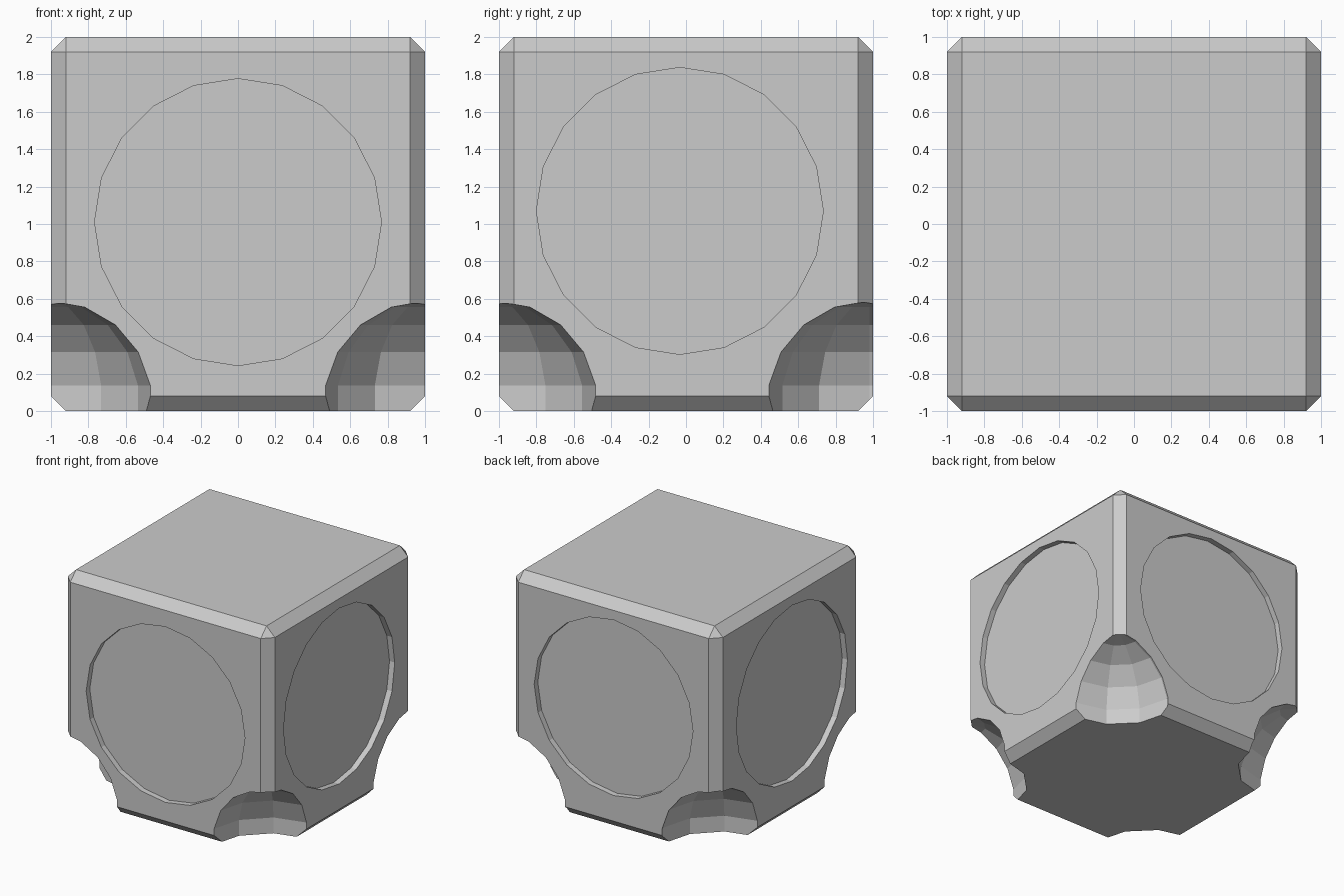
import bpy, bmesh, math
from mathutils import Matrix, Vector

if "Cube" in bpy.data.objects:
    bpy.data.objects.remove(bpy.data.objects["Cube"])

BEVEL, DEPTH, DISC_R = 0.08, 0.05, 0.767
BALL_R, SHIFT_Y = 0.545, -0.02


def make_object(name, bm):
    bmesh.ops.recalc_face_normals(bm, faces=bm.faces)
    mesh = bpy.data.meshes.new(name)
    bm.to_mesh(mesh)
    bm.free()
    obj = bpy.data.objects.new(name, mesh)
    bpy.context.collection.objects.link(obj)
    return obj


def add_disc(bm, center, axis):
    # Shallow cylinder straddling a side face
    rot = Matrix.Rotation(math.pi / 2, 4, 'Y' if axis == 'X' else 'X')
    bmesh.ops.create_cone(bm, cap_ends=True, segments=20, radius1=DISC_R,
                          radius2=DISC_R, depth=2 * DEPTH,
                          matrix=Matrix.Translation(Vector(center)) @ rot)


# Chamfered cube body
bm = bmesh.new()
bmesh.ops.create_cube(bm, size=2, matrix=Matrix.Translation((0, 0, 1)))
bmesh.ops.bevel(bm, geom=bm.edges[:], offset=BEVEL, segments=1,
                affect='EDGES', profile=0.5)
body = make_object("chamfered_block", bm)

# Cutter: round recesses in the four sides, ball scoops at the bottom corners
bm = bmesh.new()
add_disc(bm, (0, -1, 1.01), 'Y')
add_disc(bm, (0, 1, 1.07), 'Y')
for side in (-1, 1):
    add_disc(bm, (side, -0.033, 1.07), 'X')
    for end in (-1, 1):
        bmesh.ops.create_uvsphere(
            bm, u_segments=12, v_segments=9, radius=BALL_R,
            matrix=Matrix.Translation((side, end + SHIFT_Y, 0.043)))
cutter = make_object("recess_cutter", bm)
cutter.hide_render = True

# Carve the body, then discard the cutter
mod = body.modifiers.new("carve", 'BOOLEAN')
mod.operation = 'DIFFERENCE'
mod.solver = 'EXACT'
mod.object = cutter
bpy.context.view_layer.objects.active = body
body.select_set(True)
bpy.ops.object.modifier_apply(modifier=mod.name)
bpy.data.objects.remove(cutter, do_unlink=True)
